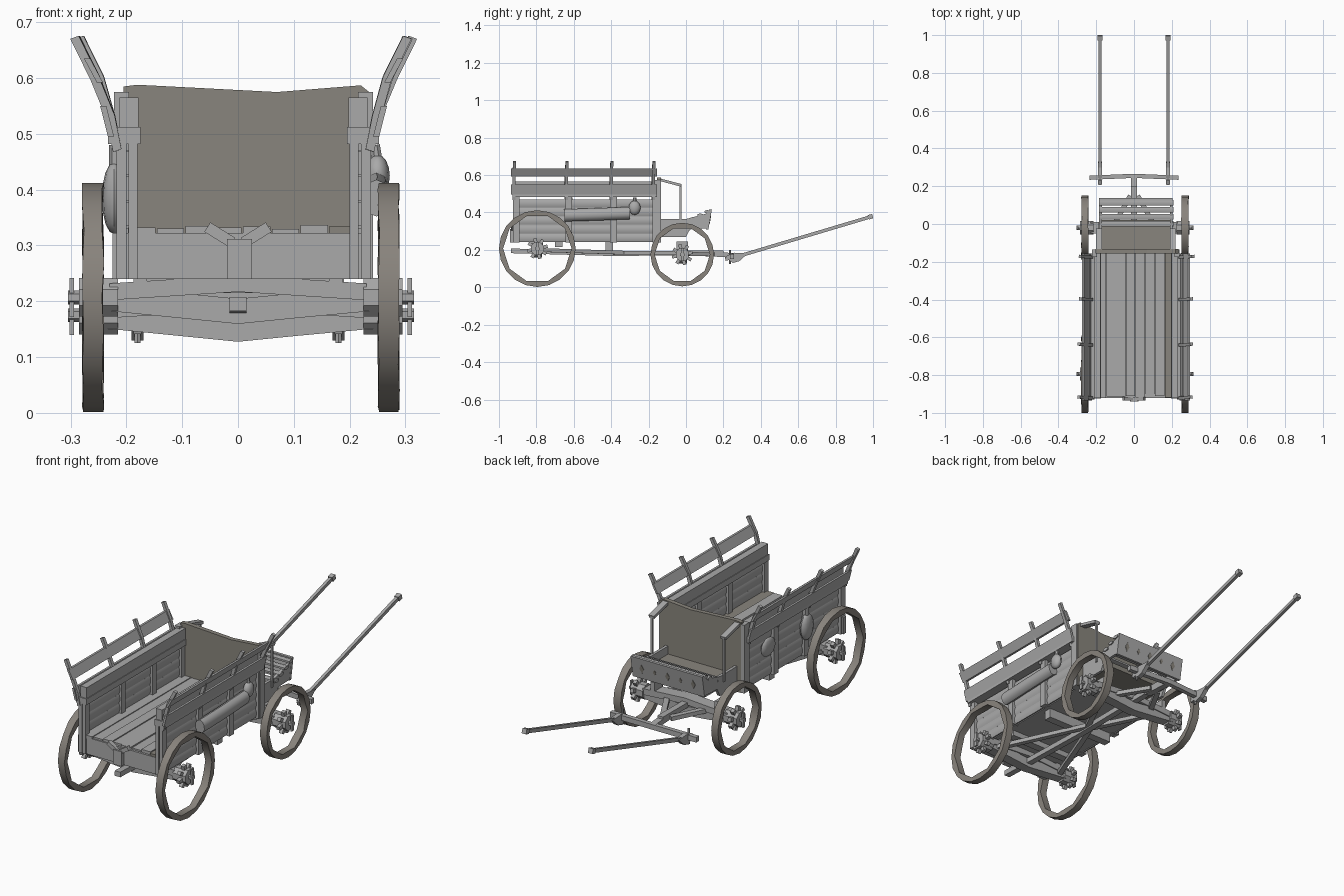
import bpy, bmesh, math, random
from mathutils import Vector, Matrix

random.seed(4)
if "Cube" in bpy.data.objects:
    bpy.data.objects.remove(bpy.data.objects["Cube"])


def material(name, rgb):
    m = bpy.data.materials.new(name)
    m.use_nodes = True
    m.diffuse_color = (*rgb, 1)
    m.node_tree.nodes["Principled BSDF"].inputs["Base Color"].default_value = (*rgb, 1)
    return m


WOOD = material("grey_wood", (0.40, 0.40, 0.40))
BROWN = material("weathered_brown", (0.25, 0.235, 0.205))
RIM = material("rim_brown", (0.25, 0.23, 0.205))
CX = 0.01          # middle of the wagon body


def finish(name, bm, mat, smooth=False):
    bmesh.ops.recalc_face_normals(bm, faces=bm.faces)
    me = bpy.data.meshes.new(name)
    bm.to_mesh(me)
    bm.free()
    me.materials.append(mat)
    ob = bpy.data.objects.new(name, me)
    bpy.context.collection.objects.link(ob)
    if smooth:
        bpy.ops.object.select_all(action='DESELECT')
        ob.select_set(True)
        bpy.context.view_layer.objects.active = ob
        bpy.ops.object.shade_smooth_by_angle(angle=math.radians(40))
    return ob


def box(name, x, y, z, mat=WOOD):
    """Box from three (low, high) ranges."""
    bm = bmesh.new()
    size = [r[1] - r[0] for r in (x, y, z)]
    mid = [(r[1] + r[0]) / 2 for r in (x, y, z)]
    bmesh.ops.create_cube(bm, size=1, matrix=Matrix.Translation(mid) @ Matrix.Diagonal((*size, 1)))
    return finish(name, bm, mat)


def frame(a, b):
    d = (b - a).normalized()
    side = d.cross(Vector((0, 0, 1)))
    side = side.normalized() if side.length > 0.01 else Vector((1, 0, 0))
    return side, side.cross(d).normalized()


def beam(name, points, w, h, mat=WOOD, sides=4):
    """Bar swept along a few points; w is across, h is upward."""
    pts = [Vector(p) for p in points]
    bm = bmesh.new()
    rings = []
    side, up = frame(pts[0], pts[-1])
    k = math.sqrt(2) if sides == 4 else 1
    for p in pts:
        ring = []
        for i in range(sides):
            t = 2 * math.pi * (i + 0.5) / sides
            ring.append(bm.verts.new(p + side * math.cos(t) * k * w / 2 + up * math.sin(t) * k * h / 2))
        rings.append(ring)
    for r, s in zip(rings, rings[1:]):
        for i in range(sides):
            j = (i + 1) % sides
            bm.faces.new((r[i], r[j], s[j], s[i]))
    bm.faces.new(rings[0])
    bm.faces.new(rings[-1])
    return finish(name, bm, mat, sides > 4)


def prism(name, outline, place, offset, mat=WOOD):
    """Extruded outline; place maps a 2D point into space."""
    bm = bmesh.new()
    f = bm.faces.new([bm.verts.new(place(*p)) for p in outline])
    new = bmesh.ops.extrude_face_region(bm, geom=[f])["geom"]
    bmesh.ops.translate(bm, vec=offset, verts=[v for v in new if isinstance(v, bmesh.types.BMVert)])
    return finish(name, bm, mat)


def blob(name, centre, size):
    bm = bmesh.new()
    bmesh.ops.create_uvsphere(bm, u_segments=12, v_segments=8, radius=1,
                              matrix=Matrix.Translation(centre) @ Matrix.Diagonal((*size, 1)))
    return finish(name, bm, WOOD, True)


def wheel(name, x, y, z, r):
    """Worn rim: round outside, coarser polygon inside."""
    n, bm, rings = 20, bmesh.new(), []
    for i in range(n):
        t = 2 * math.pi * i / n
        ri = (r - 0.022) * (1 if i % 2 == 0 else math.cos(2 * math.pi / n))
        ring = []
        for dx, rad in ((-0.018, ri), (-0.018, r), (0.018, r), (0.018, ri)):
            wob = random.uniform(-0.002, 0.002)
            ring.append(bm.verts.new((x + dx + wob, y + rad * math.cos(t), z + rad * math.sin(t))))
        rings.append(ring)
    for i in range(n):
        a, b = rings[i], rings[(i + 1) % n]
        for j in range(4):
            k = (j + 1) % 4
            bm.faces.new((a[j], a[k], b[k], b[j]))
    finish(name, bm, RIM, True)


# Wheels, hubs and spoke stubs
for end, y, z, r in (("rear", -0.795, 0.207, 0.205), ("front", -0.02, 0.175, 0.17)):
    for side, s in (("left", 1), ("right", -1)):
        x = CX * 0.5 + s * 0.265
        wheel(f"{end}_{side}_wheel", x, y, z, r)
        beam(f"{end}_{side}_hub", [(x - s * 0.045, y, z), (x - s * 0.015, y, z), (x + s * 0.025, y, z)],
             0.075, 0.075, sides=8)
        beam(f"{end}_{side}_axle_pin", [(x, y, z), (x + s * 0.045, y, z)], 0.025, 0.025, sides=6)
        box(f"{end}_{side}_linchpin", (x + s * 0.038 - 0.004, x + s * 0.038 + 0.004),
            (y - 0.008, y + 0.008), (z - 0.035, z + 0.035))
        for i in range(8):
            t = math.pi * (i + 0.3) / 4
            d = Vector((0, math.cos(t), math.sin(t)))
            c = Vector((x, y, z))
            beam(f"{end}_{side}_spoke_stub_{i}", [c + d * 0.03, c + d * 0.056], 0.018, 0.018)
    # Axle, thick in the middle
    beam(f"{end}_axle", [(-0.25, y, z), (-0.1, y, z - 0.015), (0, y, z - 0.025), (0.1, y, z - 0.015), (0.26, y, z)],
         0.05, 0.045)
    beam(f"{end}_bolster", [(-0.23, y, z + 0.01), (0, y, z + 0.025), (0.23, y, z + 0.01)], 0.06, 0.03)
    for s in (-1, 1):
        box(f"{end}_bolster_block", (s * 0.175 - 0.012, s * 0.175 + 0.012), (y - 0.03, y + 0.03), (z, 0.245))

# Reach pole and braces under the body
beam("reach_pole", [(0, -0.935, 0.195), (0, -0.4, 0.18), (0, 0.2, 0.185)], 0.03, 0.025)
for s in (-1, 1):
    beam("rear_brace", [(s * 0.2, -0.8, 0.2), (s * 0.01, -0.33, 0.185)], 0.025, 0.02)
    beam("front_brace", [(s * 0.16, -0.03, 0.185), (s * 0.01, -0.33, 0.185)], 0.025, 0.02)
    beam("fork_brace", [(s * 0.12, -0.03, 0.18), (s * 0.02, 0.15, 0.175)], 0.025, 0.02)
box("middle_support", (-0.18, 0.19), (-0.43, -0.39), (0.195, 0.245))
box("rear_support", (-0.18, 0.19), (-0.7, -0.66), (0.215, 0.245))

# Cross bar and the two shafts
beam("tongue", [(0, 0.1, 0.18), (0, 0.26, 0.17)], 0.03, 0.025)
beam("cross_bar", [(-0.235, 0.245, 0.165), (0, 0.255, 0.17), (0.235, 0.245, 0.165)], 0.022, 0.025)
for s in (-1, 1):
    x = s * 0.18
    beam("shaft", [(x, 0.21, 0.15), (x, 0.32, 0.178), (x, 0.99, 0.378)], 0.015, 0.018)
    prism("shaft_foot", [(0.21, 0.165), (0.25, 0.13), (0.285, 0.14), (0.33, 0.18), (0.26, 0.185)],
          lambda y, z: (x - 0.011, y, z), (0.022, 0, 0))
    beam("shaft_tip", [(x, 0.975, 0.374), (x, 0.998, 0.381)], 0.024, 0.024)
    beam("shaft_bolt", [(x, 0.235, 0.125), (x, 0.235, 0.2)], 0.012, 0.012, sides=6)

# Bed: base, floor planks and tail board
box("bed_base", (CX - 0.2, CX + 0.2), (-0.9, -0.15), (0.242, 0.318))
for i in range(8):
    x0 = -0.197 + i * 0.0515
    top = 0.333 + random.uniform(-0.004, 0.004)
    box(f"floor_plank_{i}", (x0, x0 + 0.049), (-0.915 + random.uniform(-0.006, 0.006), -0.15), (0.315, top),
        BROWN if i == 7 else WOOD)
box("tail_board", (-0.225, 0.222), (-0.92, -0.9), (0.24, 0.322))
box("tail_bracket", (-0.02, 0.025), (-0.94, -0.92), (0.24, 0.312))
for s in (-1, 1):
    beam("tail_bracket_arm", [(s * 0.01, -0.925, 0.305), (s * 0.055, -0.925, 0.333)], 0.02, 0.02)

# Side walls with posts, caps and flared rails
STAKES = (-0.92, -0.64, -0.4, -0.175)
for side, s in (("left", 1), ("right", -1)):
    def X(d):
        return CX + s * d

    def span(a, b):
        return tuple(sorted((X(a), X(b))))

    for i in range(5):
        z = 0.242 + i * 0.046
        beam(f"{side}_wall_plank_{i}", [(X(0.208), -0.915, z + 0.022), (X(0.208), -0.155, z + 0.022)],
             0.016, 0.046, sides=8)
    box(f"{side}_wall_core", span(0.205, 0.211), (-0.91, -0.155), (0.242, 0.47))
    for y in STAKES:
        box(f"{side}_outer_post", span(0.21, 0.228), (y - 0.005, y + 0.03), (0.24, 0.49))
        box(f"{side}_inner_post", span(0.19, 0.206), (y - 0.005, y + 0.025), (0.24, 0.5))
        tilt = random.uniform(-0.006, 0.006)
        beam(f"{side}_stake", [(X(0.226), y, 0.47), (X(0.238), y, 0.53), (X(0.262 + tilt), y, 0.6),
                               (X(0.298 + tilt), y + 0.004, 0.673)], 0.016, 0.016)
    box(f"{side}_cap", span(0.185, 0.243), (-0.925, -0.155), (0.482, 0.512))
    box(f"{side}_top_board", span(0.188, 0.222), (-0.92, -0.155), (0.512, 0.565))
    for z0, z1, d0, d1 in ((0.495, 0.55, 0.232, 0.246), (0.592, 0.635, 0.252, 0.275)):
        prism(f"{side}_flared_rail", [(d0, z0), (d0 + 0.011, z0), (d1 + 0.011, z1), (d1, z1)],
              lambda d, z: (X(d), -0.935, z), (0, 0.78, 0))
    box(f"{side}_corner_post", span(0.205, 0.232), (-0.175, -0.135), (0.24, 0.575))

    # Arm rest with a thin post
    beam(f"{side}_arm_rest", [(X(0.195), -0.15, 0.578), (X(0.195), -0.025, 0.545)], 0.03, 0.014)
    beam(f"{side}_arm_post", [(X(0.195), -0.03, 0.33), (X(0.195), -0.03, 0.545)], 0.01, 0.01)
    # Driver box side
    prism(f"{side}_box_side", [(-0.15, 0.27), (0.0, 0.27), (0.02, 0.31), (0.12, 0.315), (0.13, 0.4),
                               (0.0, 0.365), (-0.15, 0.365)],
          lambda y, z: (X(0.18), y, z), (s * 0.014, 0, 0))

# Front panel with a sagging top edge
prism("front_panel", [(-0.205, 0.24), (0.235, 0.24), (0.235, 0.575), (0.22, 0.587), (0.07, 0.575),
                      (-0.18, 0.588), (-0.205, 0.585)], lambda x, z: (x, -0.155, z), (0, 0.022, 0), BROWN)

# Driver box: floor, sloping foot planks, front board with diamond insets
box("driver_floor", (CX - 0.18, CX + 0.18), (-0.14, 0.02), (0.3, 0.325), BROWN)
for i in range(4):
    y, z = -0.015 + i * 0.037, 0.35 + i * 0.018
    beam(f"foot_plank_{i}", [(CX - 0.195, y + 0.017, z), (CX + 0.2, y + 0.017, z)], 0.035, 0.018, sides=6)
prism("front_board", [(0.108, 0.31), (0.12, 0.31), (0.138, 0.415), (0.124, 0.415)],
      lambda y, z: (CX - 0.195, y, z), (0.39, 0, 0))
for i in range(5):
    w, h = (0.012, 0.022) if i % 2 == 0 else (0.009, 0.014)
    prism(f"diamond_inset_{i}", [(-w, 0), (0, -h), (w, 0), (0, h)],
          lambda u, v: (CX + (i - 2) * 0.07 + u, 0.129 + v * 0.17, 0.362 + v), (0, 0.002, 0), BROWN)

# Cargo hung on the sides
beam("bedroll", [(0.248, -0.65, 0.385), (0.25, -0.48, 0.39), (0.248, -0.3, 0.397)], 0.05, 0.066, sides=10)
blob("left_sack", (0.25, -0.275, 0.425), (0.022, 0.032, 0.038))
beam("left_sack_neck", [(0.25, -0.275, 0.45), (0.245, -0.275, 0.48)], 0.02, 0.02, sides=8)
blob("right_sack", (-0.222, -0.62, 0.385), (0.022, 0.045, 0.065))
beam("right_sack_neck", [(-0.222, -0.62, 0.44), (-0.222, -0.62, 0.48)], 0.02, 0.03, sides=8)
blob("right_pan", (-0.222, -0.32, 0.40), (0.014, 0.055, 0.045))
